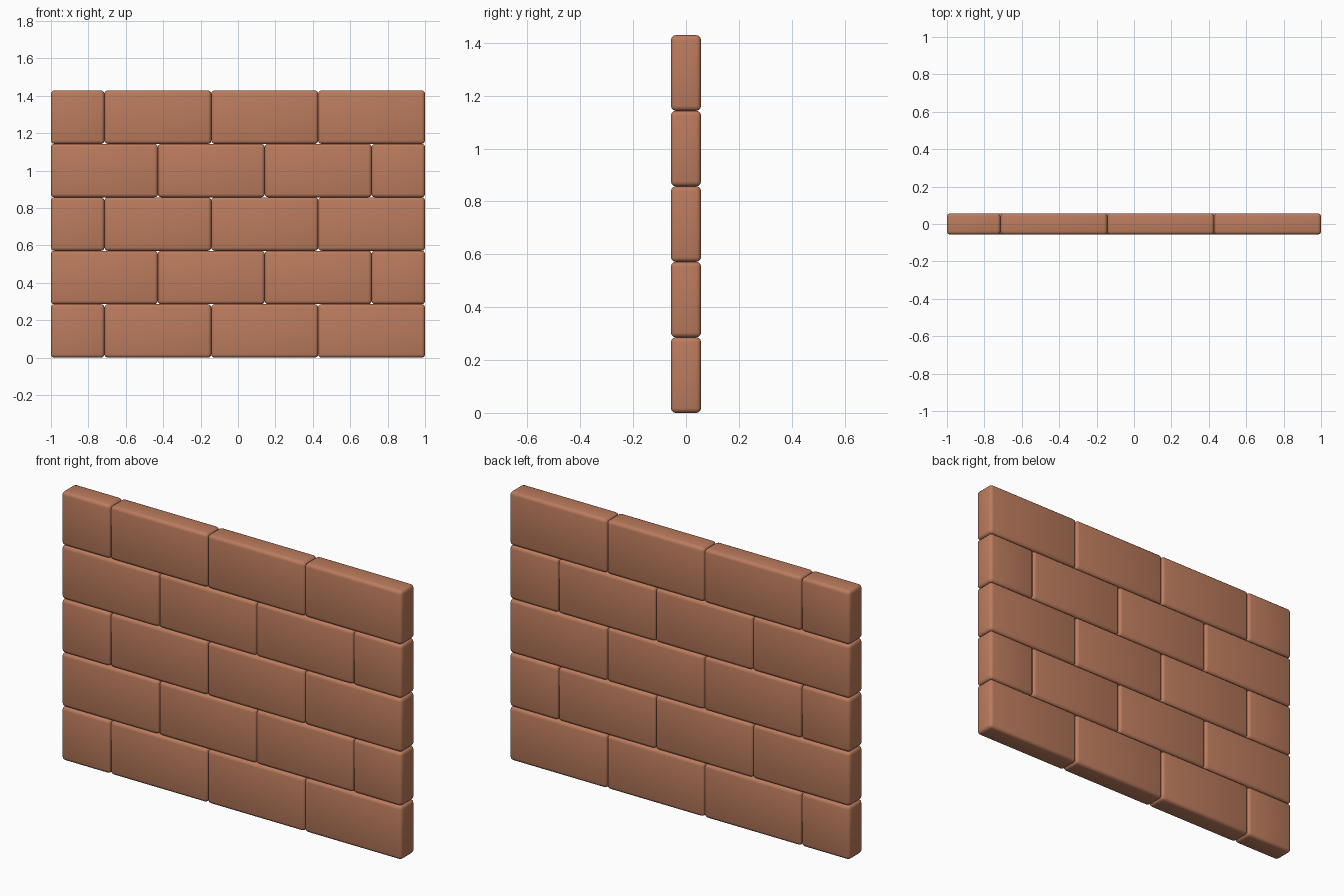
import bpy

if "Cube" in bpy.data.objects:
    bpy.data.objects.remove(bpy.data.objects["Cube"])

UNIT = 2.0 / 7        # half-brick length, also the course height
DEPTH = 0.114
COURSES = 5

clay = bpy.data.materials.new("clay")
clay.diffuse_color = (0.50, 0.20, 0.11, 1)
clay.use_nodes = True
clay.node_tree.nodes["Principled BSDF"].inputs["Base Color"].default_value = clay.diffuse_color


def brick(name, x0, x1, z0):
    """One rounded brick spanning x0..x1, standing on z0."""
    bpy.ops.mesh.primitive_cube_add(size=1, location=((x0 + x1) / 2, 0, z0 + UNIT / 2))
    ob = bpy.context.object
    ob.name = name
    ob.scale = (x1 - x0, DEPTH, UNIT)
    bpy.ops.object.transform_apply(location=False, rotation=False, scale=True)
    ob.data.materials.append(clay)
    bev = ob.modifiers.new("rounded_edges", 'BEVEL')
    bev.width = 0.018
    bev.segments = 3
    bpy.ops.object.shade_smooth()


# Running bond: the half brick swaps ends on every course
for row in range(COURSES):
    lengths = [1, 2, 2, 2] if row % 2 == 0 else [2, 2, 2, 1]
    x = -1.0
    for i, n in enumerate(lengths):
        kind = "half_brick" if n == 1 else "brick"
        brick(f"{kind}_course_{row + 1}_{i + 1}", x, x + n * UNIT, row * UNIT)
        x += n * UNIT
